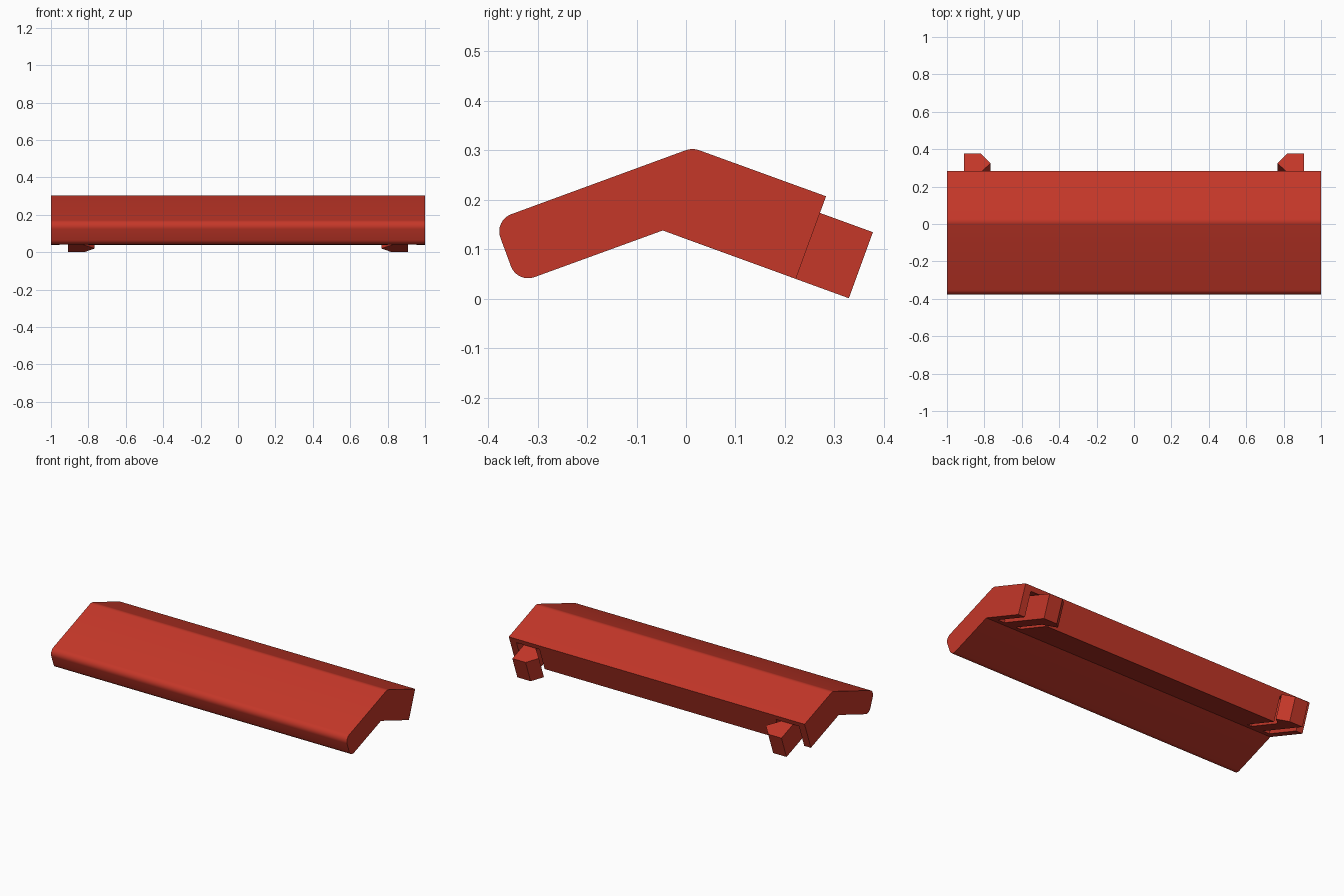
import bpy, bmesh, math
from mathutils import Vector

if "Cube" in bpy.data.objects:
    bpy.data.objects.remove(bpy.data.objects["Cube"])

red = bpy.data.materials.new("brick red")
red.diffuse_color = (0.555, 0.038, 0.0215, 1)
red.use_nodes = True
red.node_tree.nodes["Principled BSDF"].inputs["Base Color"].default_value = red.diffuse_color

SLOPE = math.radians(20)
ALONG = Vector((0, math.cos(SLOPE), -math.sin(SLOPE)))  # down the rear slope
UP = Vector((0, math.sin(SLOPE), math.cos(SLOPE)))      # out of the rear slope
REAR = Vector((0, 0.222, 0.040))                        # lower rear edge


def rounded(points, steps=8):
    """Closed outline; each (a, b, radius) corner becomes an arc."""
    out = []
    for i, (a, b, r) in enumerate(points):
        p = Vector((a, b))
        if r == 0:
            out.append(p)
            continue
        d0 = (Vector(points[i - 1][:2]) - p).normalized()
        d1 = (Vector(points[(i + 1) % len(points)][:2]) - p).normalized()
        half = d0.angle(d1) / 2
        centre = p + (d0 + d1).normalized() * (r / math.sin(half))
        s = p + d0 * (r / math.tan(half)) - centre
        e = p + d1 * (r / math.tan(half)) - centre
        sweep = math.pi - 2 * half
        for k in range(steps + 1):
            t = k / steps
            arc = (s * math.sin((1 - t) * sweep) + e * math.sin(t * sweep)) / math.sin(sweep)
            out.append(centre + arc)
    return out


def prism(name, base, offset):
    """Extrude a flat outline into a closed solid."""
    bm = bmesh.new()
    face = bm.faces.new([bm.verts.new(p) for p in base])
    geom = bmesh.ops.extrude_face_region(bm, geom=[face])["geom"]
    bmesh.ops.translate(bm, vec=offset,
                        verts=[g for g in geom if isinstance(g, bmesh.types.BMVert)])
    bmesh.ops.recalc_face_normals(bm, faces=bm.faces)
    mesh = bpy.data.meshes.new(name)
    bm.to_mesh(mesh)
    bm.free()
    mesh.materials.append(red)
    obj = bpy.data.objects.new(name, mesh)
    bpy.context.collection.objects.link(obj)
    return obj


def slope_prism(name, outline, low, high, side):
    """Outline in (x, distance past the rear edge), raised along the slope normal."""
    base = [REAR + ALONG * u + UP * low + Vector((x * side, 0, 0)) for x, u in outline]
    return prism(name, base, UP * (high - low))


# Bent bar with rounded front edge and softened ridge
profile = rounded([(-0.388, 0.158, 0.037), (0.013, 0.305, 0.04), (0.283, 0.207, 0),
                   (0.222, 0.040, 0), (-0.047, 0.138, 0), (-0.341, 0.031, 0.037)])
bar = prism("bent_bar", [Vector((-1, p.x, p.y)) for p in profile], Vector((2, 0, 0)))

# Slots, open to the rear and underneath
for side in (-1, 1):
    cutter = slope_prism("slot_cutter",
                         [(0.80, -0.24), (0.955, -0.24), (0.955, 0.05), (0.80, 0.05)],
                         -0.06, 0.148, side)
    cutter.hide_render = True
    mod = bar.modifiers.new("slot", 'BOOLEAN')
    mod.operation = 'DIFFERENCE'
    mod.solver = 'EXACT'
    mod.object = cutter
    bpy.context.view_layer.objects.active = bar
    bpy.ops.object.modifier_apply(modifier=mod.name)
    bpy.data.objects.remove(cutter)

bpy.ops.object.select_all(action='DESELECT')
bar.select_set(True)
bpy.context.view_layer.objects.active = bar
bpy.ops.object.shade_smooth_by_angle(angle=math.radians(30))

# Snap clips: stem inside the slot, barb pointing inwards
clip = [(0.91, -0.245), (0.91, 0.114), (0.82, 0.114), (0.767, 0.058),
        (0.83, -0.005), (0.83, -0.245)]
for side, label in ((-1, "left"), (1, "right")):
    slope_prism(label + "_snap_clip", clip, 0, 0.142, side)
